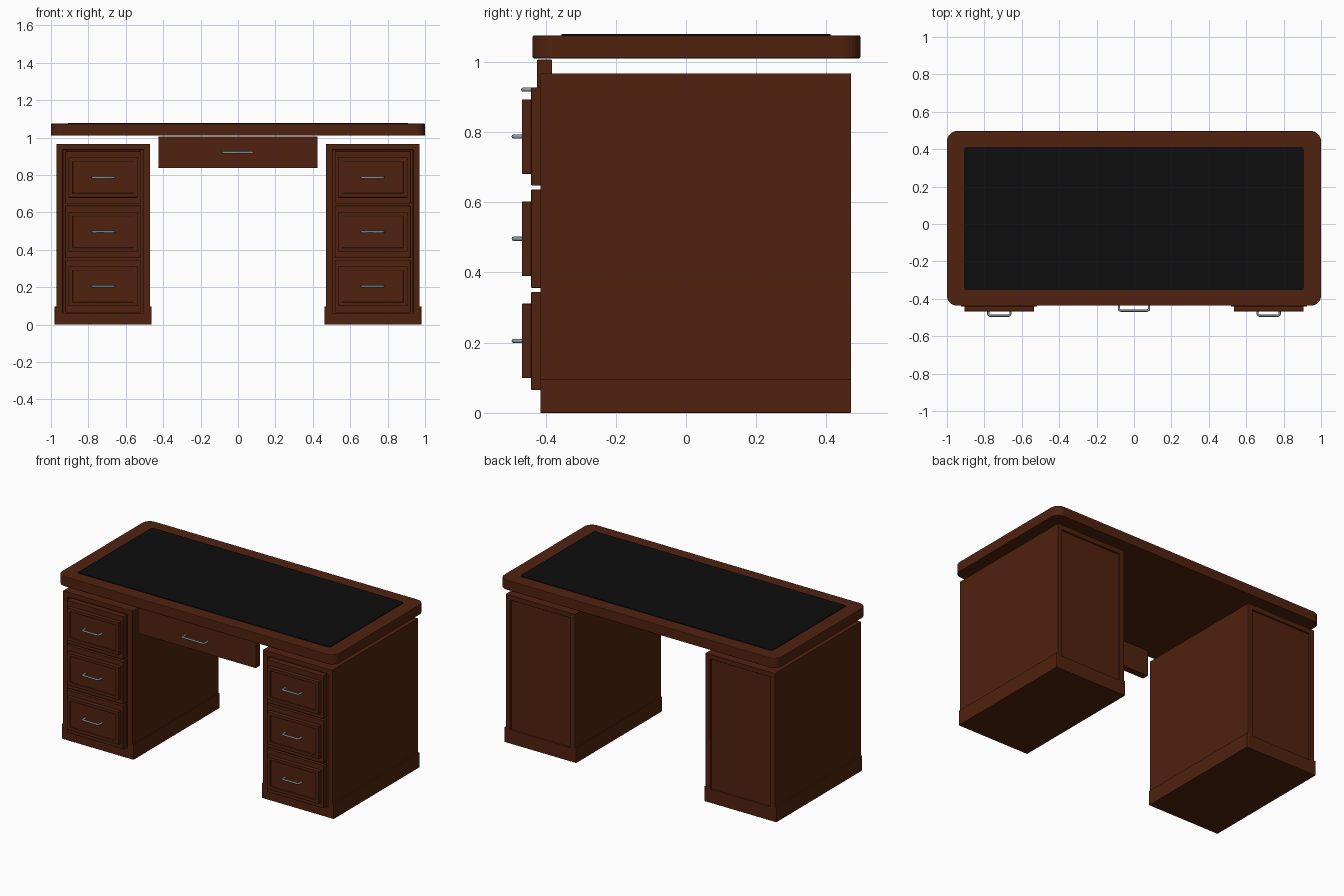
import bpy
import bmesh
from mathutils import Vector

cube = bpy.data.objects.get("Cube")
if cube:
    bpy.data.objects.remove(cube, do_unlink=True)


def material(name, rgb, metallic=0.0, roughness=0.5):
    mat = bpy.data.materials.new(name)
    mat.use_nodes = True
    mat.diffuse_color = (*rgb, 1)
    node = mat.node_tree.nodes["Principled BSDF"]
    node.inputs["Base Color"].default_value = (*rgb, 1)
    node.inputs["Metallic"].default_value = metallic
    node.inputs["Roughness"].default_value = roughness
    return mat


WOOD = material("mahogany wood", (0.08, 0.016, 0.0045))
LEATHER = material("black leather", (0.004, 0.004, 0.004))
METAL = material("grey metal", (0.28, 0.33, 0.36))


def add_object(name, mesh, mat):
    obj = bpy.data.objects.new(name, mesh)
    bpy.context.collection.objects.link(obj)
    mesh.materials.append(mat)
    return obj


def box(name, x, y, z, mat=WOOD, bevel=0.002, corner=0, recesses=()):
    """Box from ranges; each recess is (facing, x range, z range, depth)."""
    bm = bmesh.new()
    bmesh.ops.create_cube(bm, size=1)
    for v in bm.verts:
        v.co = Vector([r[0] if c < 0 else r[1] for c, r in zip(v.co, (x, y, z))])
    bm.normal_update()
    for facing, rx, rz, depth in recesses:
        face = next(f for f in bm.faces if f.normal.y * facing > 0.9)
        mid = face.calc_center_median()
        # two insets: the rim on the surface, then the sunken floor
        for sink in (0, depth):
            bmesh.ops.inset_individual(bm, faces=[face], thickness=0.004)
            for v in face.verts:
                v.co.x = rx[0] if v.co.x < mid.x else rx[1]
                v.co.z = rz[0] if v.co.z < mid.z else rz[1]
                v.co.y = mid.y - facing * sink
    if corner:
        upright = [e for e in bm.edges
                   if abs(e.verts[0].co.z - e.verts[1].co.z) > 0.001]
        bmesh.ops.bevel(bm, geom=upright, offset=corner, segments=8,
                        profile=0.5, affect="EDGES")
    bmesh.ops.recalc_face_normals(bm, faces=bm.faces)
    mesh = bpy.data.meshes.new(name)
    bm.to_mesh(mesh)
    bm.free()
    obj = add_object(name, mesh, mat)
    if bevel:
        mod = obj.modifiers.new("soft edges", "BEVEL")
        mod.width = bevel
        mod.segments = 2
        mod.limit_method = "ANGLE"
    return obj


def handle(name, cx, cz, half, back, front):
    """U-shaped round bar pull with rounded bends."""
    curve = bpy.data.curves.new(name, "CURVE")
    curve.dimensions = "3D"
    curve.bevel_depth = 0.006
    curve.bevel_resolution = 2
    curve.use_fill_caps = True
    r = 0.01
    pts = [(-half, back), (-half, front + r), (-half + 0.3 * r, front + 0.3 * r),
           (-half + r, front)]
    pts += [(-px, py) for px, py in reversed(pts)]
    spline = curve.splines.new("POLY")
    spline.points.add(len(pts) - 1)
    for p, (px, py) in zip(spline.points, pts):
        p.co = (cx + px, py, cz, 1)
    temp = bpy.data.objects.new(name, curve)
    bpy.context.collection.objects.link(temp)
    graph = bpy.context.evaluated_depsgraph_get()
    mesh = bpy.data.meshes.new_from_object(temp.evaluated_get(graph))
    bpy.data.objects.remove(temp, do_unlink=True)
    mesh.materials.clear()
    obj = add_object(name, mesh, METAL)
    for p in mesh.polygons:
        p.use_smooth = len(p.vertices) == 4
    return obj


# Desk top and writing surface
box("desk_top", (-1, 1), (-0.437, 0.497), (1.01, 1.075), bevel=0.004, corner=0.055)
box("writing_surface", (-0.908, 0.908), (-0.354, 0.411), (1.07, 1.079),
    LEATHER, bevel=0, corner=0.012)

# Centre drawer
box("centre_drawer", (-0.425, 0.425), (-0.424, -0.381), (0.838, 1.006))
handle("centre_drawer_handle", 0, 0.921, 0.08, -0.42, -0.464)

# Pedestals, each with three drawers
for side, sign in (("left", 1), ("right", -1)):
    def span(a, b):
        return tuple(sorted((sign * a, sign * b)))

    body_y = (-0.415, 0.47)
    box(side + "_pedestal", span(0.47, 0.97), body_y, (0, 0.967),
        recesses=[(-1, span(0.505, 0.937), (0.062, 0.935), 0.012),
                  (1, span(0.505, 0.937), (0.09, 0.935), 0.01)])
    box(side + "_inner_skirt", span(0.462, 0.472), body_y, (0, 0.097))
    box(side + "_outer_skirt", span(0.968, 0.98), body_y, (0, 0.097))

    for i, level in enumerate(("bottom", "middle", "top")):
        z = 0.205 + i * 0.291
        name = f"{side}_{level}_drawer"
        box(name, span(0.518, 0.924), (-0.441, -0.402), (z - 0.14, z + 0.14))
        box(name + "_panel", span(0.535, 0.907), (-0.467, -0.438),
            (z - 0.106, z + 0.106),
            recesses=[(-1, span(0.558, 0.884), (z - 0.085, z + 0.085), 0.008)])
        handle(name + "_handle", sign * 0.72, z, 0.059, -0.455, -0.491)
